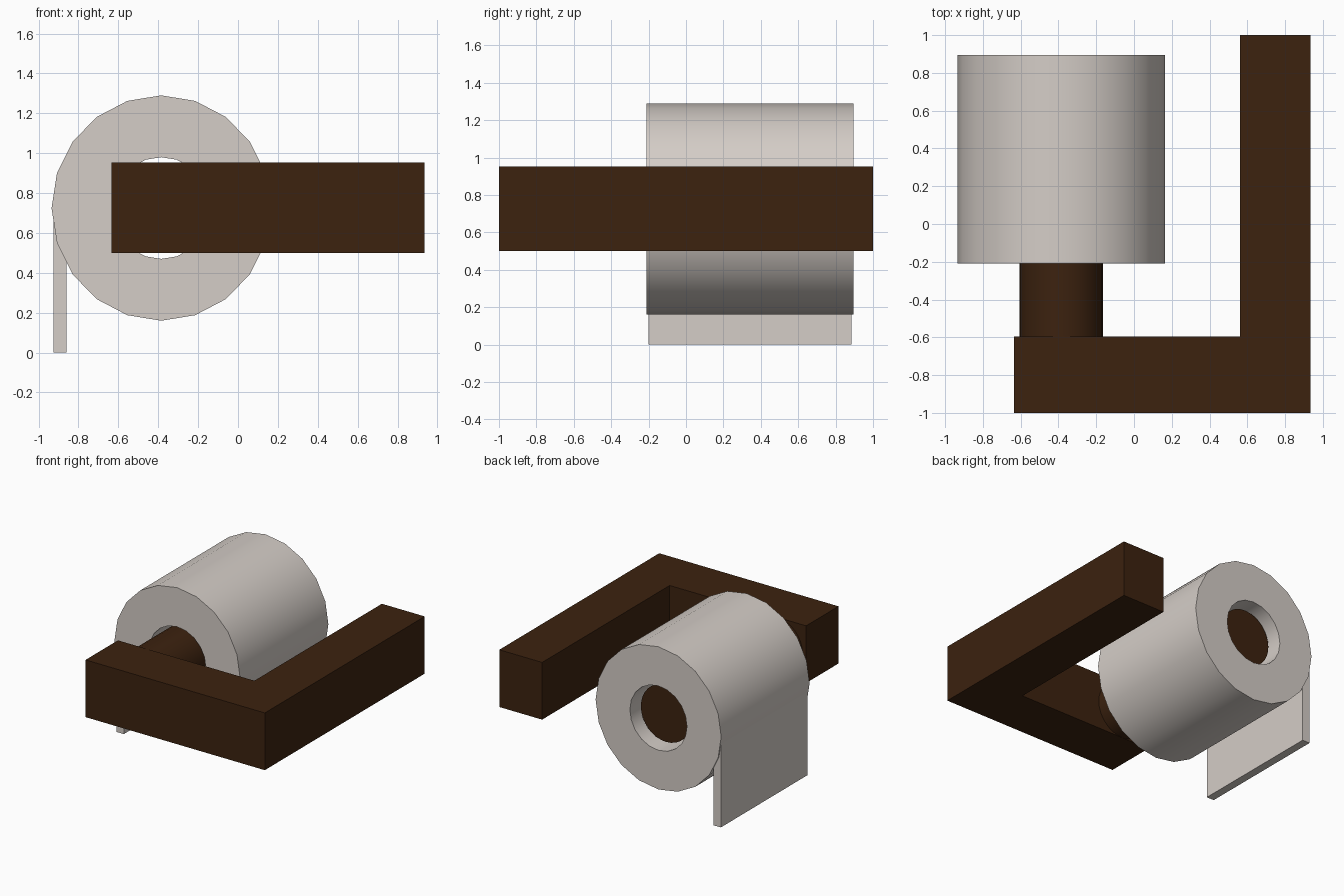
import bpy, bmesh, math

if "Cube" in bpy.data.objects:
    bpy.data.objects.remove(bpy.data.objects["Cube"])


def material(name, rgb):
    m = bpy.data.materials.new(name)
    m.diffuse_color = (*rgb, 1)
    m.use_nodes = True
    m.node_tree.nodes["Principled BSDF"].inputs["Base Color"].default_value = m.diffuse_color
    return m


wood = material("dark wood", (0.045, 0.016, 0.0048))
paper = material("paper", (0.66, 0.61, 0.57))


def finish(name, bm, mat, smooth=False):
    bmesh.ops.recalc_face_normals(bm, faces=bm.faces)
    me = bpy.data.meshes.new(name)
    bm.to_mesh(me)
    bm.free()
    me.materials.append(mat)
    ob = bpy.data.objects.new(name, me)
    bpy.context.collection.objects.link(ob)
    if smooth:
        bpy.ops.object.select_all(action='DESELECT')
        ob.select_set(True)
        bpy.context.view_layer.objects.active = ob
        bpy.ops.object.shade_smooth_by_angle(angle=math.radians(30))
    return ob


def prism(name, outline, z0, z1, mat):
    """Extrude an xy outline between two heights."""
    bm = bmesh.new()
    face = bm.faces.new([bm.verts.new((x, y, z0)) for x, y in outline])
    ext = bmesh.ops.extrude_face_region(bm, geom=[face])["geom"]
    bmesh.ops.translate(bm, vec=(0, 0, z1 - z0),
                        verts=[v for v in ext if isinstance(v, bmesh.types.BMVert)])
    return finish(name, bm, mat)


CX, CZ = -0.385, 0.725  # shared axis of roll and rod


def ring(bm, rx, rz, y, sides):
    return [bm.verts.new((CX + rx * math.cos(2 * math.pi * i / sides), y,
                          CZ + rz * math.sin(2 * math.pi * i / sides)))
            for i in range(sides)]


def bridge(bm, a, b):
    n = len(a)
    for i in range(n):
        j = (i + 1) % n
        bm.faces.new((a[i], a[j], b[j], b[i]))


# L-shaped wall bracket
prism("bracket", [(-0.635, -1), (0.935, -1), (0.935, 1), (0.56, 1),
                  (0.56, -0.595), (-0.635, -0.595)], 0.50, 0.953, wood)

# Rod holding the roll, ending just inside the far opening
bm = bmesh.new()
near, far = ring(bm, 0.22, 0.225, -0.60, 32), ring(bm, 0.22, 0.225, 0.80, 32)
bridge(bm, near, far)
bm.faces.new(near)
bm.faces.new(far)
finish("rod", bm, wood, True)

# Hollow paper roll: outer and inner walls joined by flat end rings
bm = bmesh.new()
loops = [ring(bm, rx, rz, y, 20) for rx, rz, y in
         ((0.55, 0.565, -0.21), (0.55, 0.565, 0.895),
          (0.25, 0.255, 0.895), (0.25, 0.255, -0.21))]
for k in range(4):
    bridge(bm, loops[k], loops[(k + 1) % 4])
finish("paper_roll", bm, paper, True)

# Loose sheet hanging from the roll
prism("hanging_sheet", [(-0.925, -0.20), (-0.86, -0.20),
                        (-0.86, 0.885), (-0.925, 0.885)], 0, 0.725, paper)
